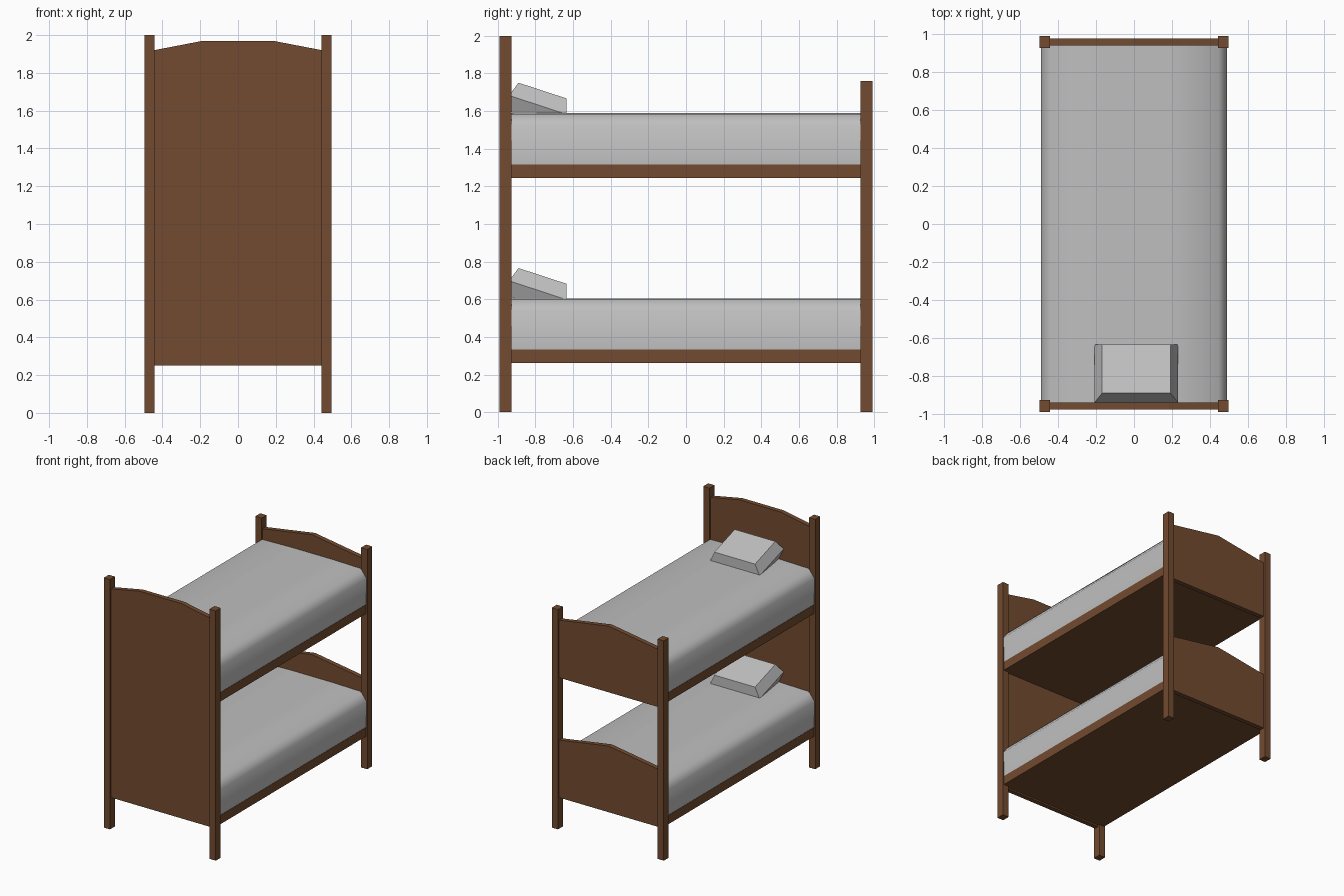
import bpy, bmesh, math

if "Cube" in bpy.data.objects:
    bpy.data.objects.remove(bpy.data.objects["Cube"])


def material(name, rgb):
    m = bpy.data.materials.new(name)
    m.diffuse_color = (*rgb, 1.0)
    m.use_nodes = True
    m.node_tree.nodes["Principled BSDF"].inputs["Base Color"].default_value = m.diffuse_color
    return m


wood = material("brown wood", (0.17, 0.07, 0.029))
linen = material("grey linen", (0.52, 0.52, 0.52))


def finish(name, bm, mat, smooth=None):
    bmesh.ops.recalc_face_normals(bm, faces=bm.faces[:])
    me = bpy.data.meshes.new(name)
    bm.to_mesh(me)
    bm.free()
    me.materials.append(mat)
    if smooth:
        me.shade_smooth()
        me.set_sharp_from_angle(angle=math.radians(smooth))
    ob = bpy.data.objects.new(name, me)
    bpy.context.collection.objects.link(ob)
    return ob


def prism(name, profile, y0, y1, mat, smooth=None):
    """Extrude an (x, z) outline from y0 to y1."""
    bm = bmesh.new()
    f = bm.faces.new([bm.verts.new((x, y0, z)) for x, z in profile])
    ext = bmesh.ops.extrude_face_region(bm, geom=[f])["geom"]
    for v in ext:
        if isinstance(v, bmesh.types.BMVert):
            v.co.y = y1
    return finish(name, bm, mat, smooth)


def symmetric(half):
    """Mirror a right-hand outline (listed bottom to top) to the left."""
    return half + [(-x, z) for x, z in reversed(half) if x > 0]


def box(name, x0, x1, y0, y1, z0, z1, mat):
    return prism(name, [(x0, z0), (x1, z0), (x1, z1), (x0, z1)], y0, y1, mat)


def pillow(name, z):
    """Tilted pillow: wide middle belt, smaller faces above and below."""
    t = math.atan2(0.1, 0.305)
    u, n = (math.cos(t), -math.sin(t)), (math.sin(t), math.cos(t))
    bm = bmesh.new()
    rings = []
    for h, inset, hx in ((-0.08, 0.026, 0.18), (0, 0, 0.22), (0.08, 0.026, 0.18)):
        ring = []
        for sx, a in ((-1, inset), (1, inset), (1, 0.322 - inset), (-1, 0.322 - inset)):
            ring.append(bm.verts.new((0.012 + sx * hx,
                                      -0.94 + u[0] * a + n[0] * h,
                                      z + 0.093 + u[1] * a + n[1] * h)))
        rings.append(ring)
    bm.faces.new(rings[0])
    bm.faces.new(rings[2])
    for lo, hi in zip(rings, rings[1:]):
        for i in range(4):
            j = (i + 1) % 4
            bm.faces.new((lo[i], lo[j], hi[j], hi[i]))
    finish(name, bm, linen)


# Corner posts, taller at the head end
for side, s in (("left", -1), ("right", 1)):
    x0, x1 = sorted((s * 0.441, s * 0.496))
    box(side + "_head_post", x0, x1, -0.99, -0.927, 0, 2.0, wood)
    box(side + "_foot_post", x0, x1, 0.927, 0.99, 0, 1.76, wood)

# Full-height headboard
prism("headboard", symmetric([(0.445, 0.25), (0.445, 1.92), (0.185, 1.97)]),
      -0.977, -0.94, wood)

# Two bunks
for label, board, base, top in (("lower", 0.25, 0.262, 0.605),
                                ("upper", 1.21, 1.245, 1.59)):
    prism(label + "_footboard",
          symmetric([(0.445, board), (0.445, board + 0.46), (0, board + 0.53)]),
          0.94, 0.977, wood)
    box(label + "_bed_base", -0.487, 0.487, -0.942, 0.942, base, base + 0.072, wood)
    prism(label + "_mattress",
          symmetric([(0.485, base + 0.071), (0.49, top - 0.065),
                     (0.445, top - 0.006), (0.18, top)]),
          -0.942, 0.942, linen, smooth=60)
    pillow(label + "_pillow", top)
